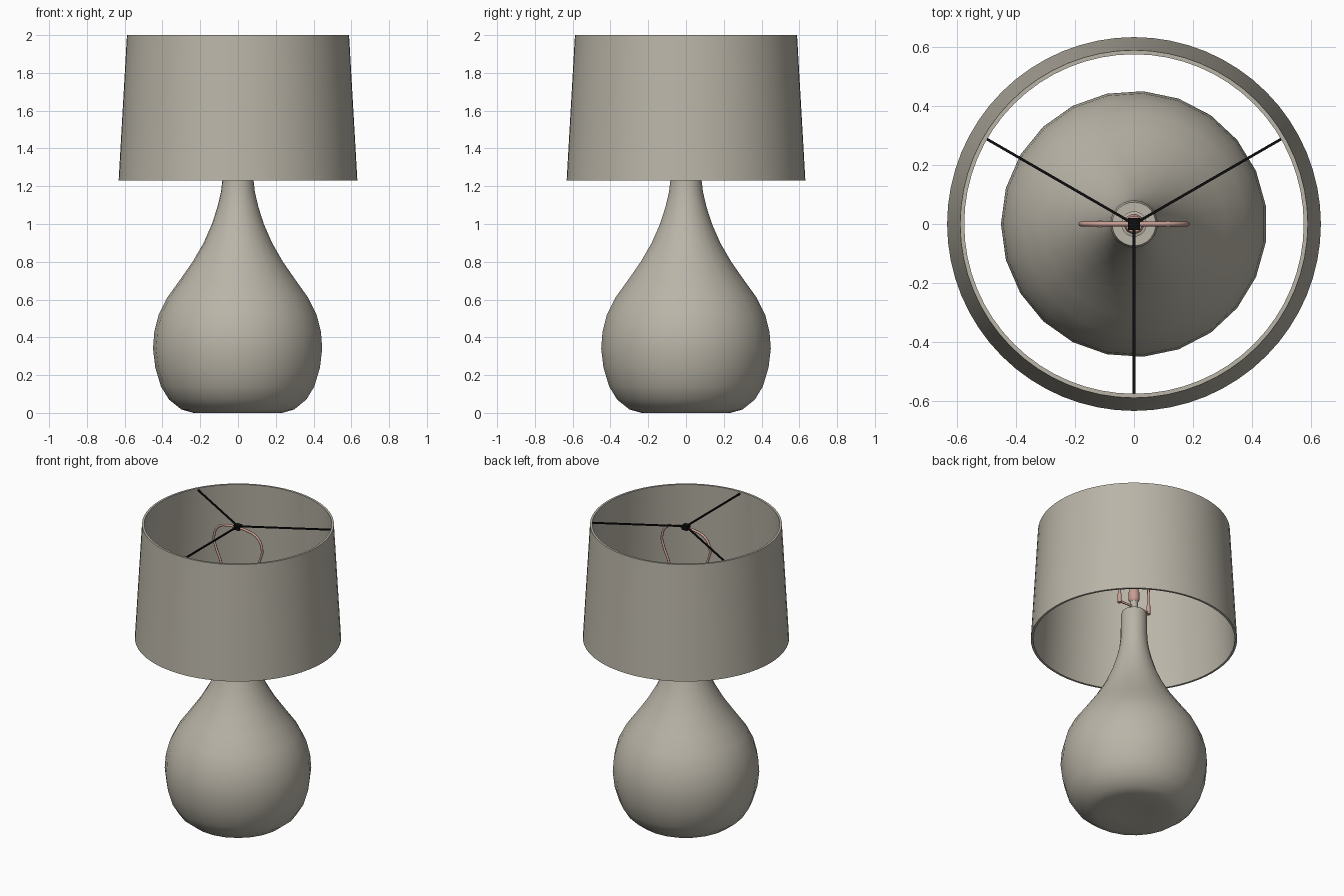
import bpy, bmesh, math
from mathutils import Matrix, Vector

cube = bpy.data.objects.get("Cube")
if cube:
    bpy.data.objects.remove(cube, do_unlink=True)


def material(name, rgb):
    m = bpy.data.materials.new(name)
    m.use_nodes = True
    m.diffuse_color = (*rgb, 1)
    m.node_tree.nodes["Principled BSDF"].inputs["Base Color"].default_value = (*rgb, 1)
    return m


beige = material("warm beige", (0.49, 0.46, 0.39))
copper = material("pink copper", (0.58, 0.34, 0.29))
black = material("black", (0.004, 0.004, 0.004))


def finish(obj, mat, angle=40):
    obj.data.materials.append(mat)
    bpy.ops.object.select_all(action="DESELECT")
    obj.select_set(True)
    bpy.context.view_layer.objects.active = obj
    bpy.ops.object.shade_smooth_by_angle(angle=math.radians(angle))
    return obj


def lathe(name, profile, sides, mat, closed=False, start=math.pi, angle=40, at=(0, 0)):
    """Spin (radius, height) points around a vertical axis."""
    bm = bmesh.new()
    rings = []
    for r, z in profile:
        rings.append([bm.verts.new((at[0] + r * math.cos(start + math.tau * i / sides),
                                    at[1] + r * math.sin(start + math.tau * i / sides), z))
                      for i in range(sides)])
    pairs = list(zip(rings, rings[1:]))
    if closed:
        pairs.append((rings[-1], rings[0]))
    else:
        bm.faces.new(rings[0])
        bm.faces.new(rings[-1])
    for a, b in pairs:
        for i in range(sides):
            j = (i + 1) % sides
            bm.faces.new((a[i], a[j], b[j], b[i]))
    bmesh.ops.recalc_face_normals(bm, faces=bm.faces)
    mesh = bpy.data.meshes.new(name)
    bm.to_mesh(mesh)
    bm.free()
    obj = bpy.data.objects.new(name, mesh)
    bpy.context.collection.objects.link(obj)
    return finish(obj, mat, angle)


def box(name, size, matrix, mat):
    bm = bmesh.new()
    bmesh.ops.create_cube(bm, size=1, matrix=matrix @ Matrix.Diagonal((*size, 1)))
    mesh = bpy.data.meshes.new(name)
    bm.to_mesh(mesh)
    bm.free()
    mesh.materials.append(mat)
    obj = bpy.data.objects.new(name, mesh)
    bpy.context.collection.objects.link(obj)


# Gourd-shaped body with a slender neck
body = [(0.12, 0.012), (0.235, 0.0), (0.30, 0.018), (0.365, 0.07), (0.408, 0.14),
        (0.438, 0.24), (0.45, 0.34), (0.443, 0.43), (0.42, 0.52), (0.375, 0.61),
        (0.31, 0.70), (0.24, 0.80), (0.182, 0.90), (0.138, 1.0), (0.109, 1.09),
        (0.09, 1.17), (0.082, 1.24), (0.08, 1.40), (0.074, 1.42)]
lathe("lamp_body", body, 23, beige, angle=50)

# Tapered hollow shade
shade = [(0.632, 1.23), (0.588, 2.0), (0.574, 2.0), (0.618, 1.23)]
lathe("lamp_shade", shade, 64, beige, closed=True)

# Fitting on top of the neck
lathe("neck_collar", [(0.043, 1.415), (0.043, 1.435), (0.024, 1.44), (0.024, 1.50)], 20, beige)
lathe("bulb_socket", [(0.025, 1.495), (0.034, 1.51), (0.034, 1.56), (0.028, 1.57),
                      (0.028, 1.63)], 20, copper)

# Wire harp that carries the shade
half = [(0.115, 1.46), (0.115, 1.60), (0.128, 1.71), (0.165, 1.80), (0.18, 1.87),
        (0.145, 1.945), (0.07, 1.972)]
path = [(-x, z) for x, z in half] + [(0, 1.975)] + half[::-1]


def wire(name, points, radius, kind):
    curve = bpy.data.curves.new(name, "CURVE")
    curve.dimensions = "3D"
    curve.bevel_depth = radius
    curve.bevel_resolution = 2
    curve.use_fill_caps = True
    curve.resolution_u = 6
    spline = curve.splines.new(kind)
    if kind == "BEZIER":
        spline.bezier_points.add(len(points) - 1)
        for p, (x, z) in zip(spline.bezier_points, points):
            p.co = (x, 0, z)
            p.handle_left_type = p.handle_right_type = "AUTO"
    else:
        spline.points.add(len(points) - 1)
        for p, (x, z) in zip(spline.points, points):
            p.co = (x, 0, z, 1)
    obj = bpy.data.objects.new(name, curve)
    bpy.context.collection.objects.link(obj)
    bpy.ops.object.select_all(action="DESELECT")
    obj.select_set(True)
    bpy.context.view_layer.objects.active = obj
    bpy.ops.object.convert(target="MESH")
    finish(bpy.context.view_layer.objects.active, copper, 60)


wire("harp_wire", path, 0.008, "BEZIER")
wire("harp_saddle", [(-0.115, 1.50), (-0.115, 1.46), (0.115, 1.46), (0.115, 1.50)], 0.009, "POLY")
for side, x in (("left", 0.115), ("right", -0.115)):
    lathe("harp_sleeve_" + side, [(0.013, 1.45), (0.013, 1.51)], 12, copper, at=(x, 0))

# Three-armed spider and its hub
box("spider_hub", (0.04, 0.04, 0.03), Matrix.Translation((0, 0, 1.98)), black)
reach = 0.575
for i, name in enumerate(("left", "right", "front")):
    turn = Matrix.Rotation(math.radians(30 + 120 * i), 4, "Z")
    box("spider_arm_" + name, (reach, 0.009, 0.009),
        turn @ Matrix.Translation((reach / 2, 0, 1.985)), black)
